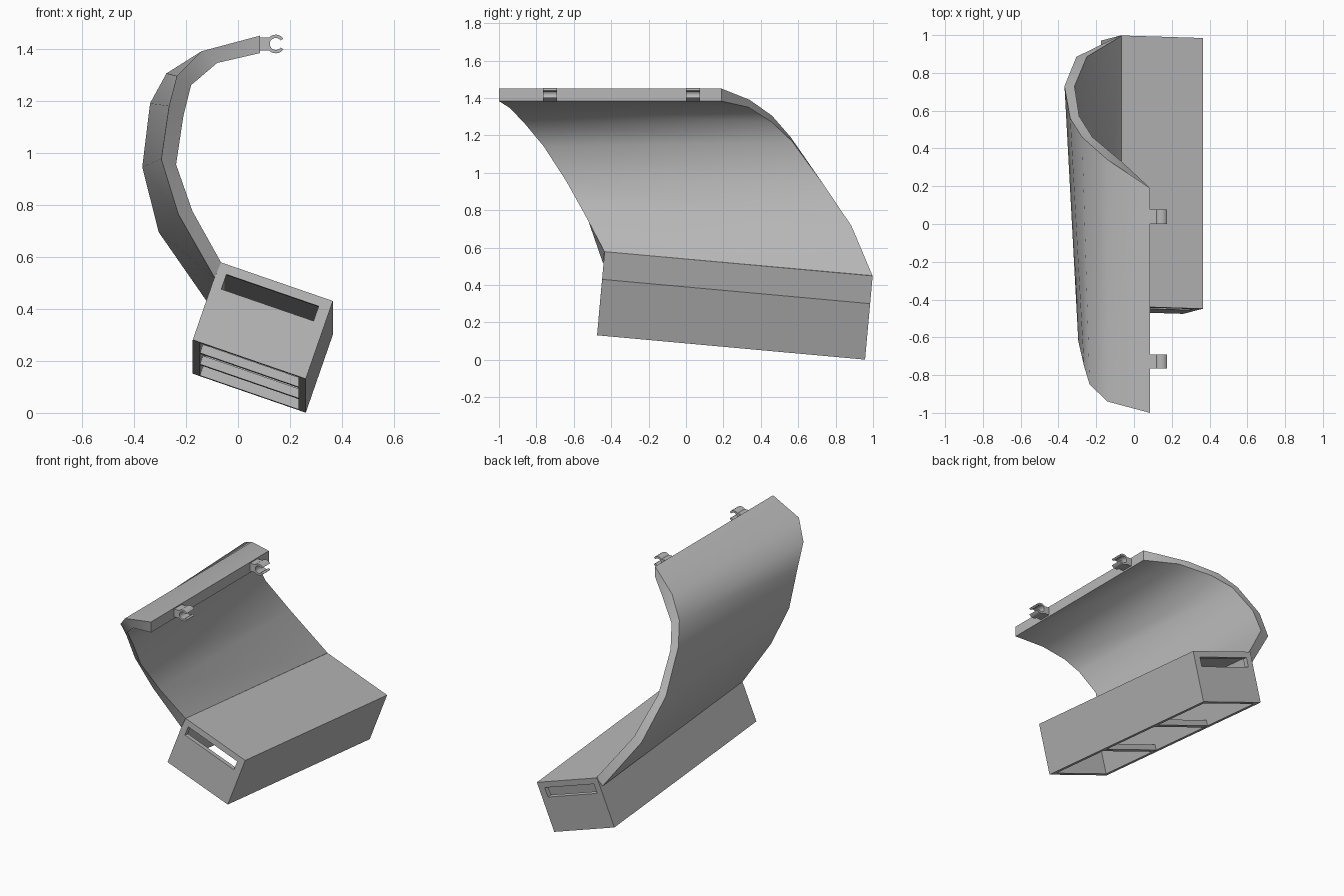
import bpy, bmesh, math
from mathutils import Matrix, Vector

if "Cube" in bpy.data.objects:
    bpy.data.objects.remove(bpy.data.objects["Cube"], do_unlink=True)

grey = bpy.data.materials.new("plain grey")
grey.use_nodes = True
colour = (0.48, 0.48, 0.48, 1)
grey.diffuse_color = colour
grey.node_tree.nodes["Principled BSDF"].inputs["Base Color"].default_value = colour


def finish(name, bm):
    bmesh.ops.recalc_face_normals(bm, faces=bm.faces)
    mesh = bpy.data.meshes.new(name)
    bm.to_mesh(mesh)
    bm.free()
    obj = bpy.data.objects.new(name, mesh)
    bpy.context.collection.objects.link(obj)
    mesh.materials.append(grey)
    return obj


def block(name, low, high, frame=Matrix()):
    low, high = Vector(low), Vector(high)
    bm = bmesh.new()
    bmesh.ops.create_cube(bm, size=1)
    for v in bm.verts:
        v.co = (low + high) / 2 + v.co * (high - low)
    obj = finish(name, bm)
    obj.matrix_world = frame
    return obj


# Tilted frame of the housing: width, length and up axes from its upper front corner
length_axis = Vector((0, 1.433, -0.13)).normalized()
width_axis = Vector((0.435, -0.0135, -0.15)).normalized()
up_axis = width_axis.cross(length_axis)
frame = Matrix((width_axis, length_axis, up_axis)).transposed().to_4x4()
frame.translation = (-0.07, -0.435, 0.58)
W, L, H, T = 0.46, 1.439, 0.318, 0.03

# Open-bottomed housing with a slot in each end
housing = block("housing", (0, 0, -H), (W, L, 0), frame)
cutters = [block("cavity_cutter", (T, T, -H - 0.1), (W - T, L - T, -T), frame),
           block("slot_cutter", (0.04, -0.1, -0.097), (W - 0.045, L + 0.1, -0.037), frame)]
for cutter in cutters:
    cutter.hide_render = True
    mod = housing.modifiers.new(cutter.name, "BOOLEAN")
    mod.operation = "DIFFERENCE"
    mod.solver = "EXACT"
    mod.object = cutter
bpy.context.view_layer.objects.active = housing
for mod in list(housing.modifiers):
    bpy.ops.object.modifier_apply(modifier=mod.name)
for cutter in cutters:
    bpy.data.objects.remove(cutter, do_unlink=True)

# Rails across the open bottom
for i in (1, 2):
    y = L * i / 3
    block(f"cross_rail_{i}", (T - 0.005, y - 0.018, -H + 0.001),
          (W - T + 0.005, y + 0.018, -H + 0.036), frame)

# Curved panel: four edge lines running from the top lip down to the housing
front_outer = [(0.085, -1, 1.45), (-0.14, -0.94, 1.39), (-0.235, -0.85, 1.295),
               (-0.265, -0.75, 1.18), (-0.295, -0.62, 0.975), (-0.23, -0.53, 0.765), (-0.09, -0.445, 0.52)]
front_inner = [(0.085, -1, 1.383), (-0.08, -0.94, 1.345), (-0.18, -0.86, 1.26),
               (-0.21, -0.76, 1.14), (-0.238, -0.64, 0.955), (-0.175, -0.54, 0.775), (-0.065, -0.436, 0.578)]
back_outer = [(0.085, 0.19, 1.45), (-0.14, 0.34, 1.39), (-0.275, 0.46, 1.305),
              (-0.338, 0.56, 1.19), (-0.368, 0.73, 0.945), (-0.305, 0.885, 0.695), (-0.1, 0.985, 0.4)]
back_inner = [(0.085, 0.19, 1.383), (-0.07, 0.335, 1.35), (-0.22, 0.46, 1.27),
              (-0.29, 0.57, 1.165), (-0.315, 0.73, 0.945), (-0.25, 0.885, 0.715), (-0.065, 0.997, 0.45)]
bm = bmesh.new()
rings = [[bm.verts.new(p) for p in ring]
         for ring in zip(front_outer, front_inner, back_inner, back_outer)]
for a, b in zip(rings, rings[1:]):
    for i in range(4):
        j = (i + 1) % 4
        bm.faces.new((a[i], a[j], b[j], b[i]))
bm.faces.new(rings[0])
bm.faces.new(rings[-1])
panel = finish("curved_panel", bm)

# Two C-shaped clips on the top lip, each on a short stem
smooth = [panel]
for label, y in (("front", -0.7275), ("back", 0.0385)):
    y0, y1 = y - 0.0375, y + 0.0375
    block(f"{label}_clip_stem", (0.08, y0, 1.393), (0.122, y1, 1.443))
    bm = bmesh.new()
    steps = 16
    arc = [math.radians(35 + 290 * i / steps) for i in range(steps + 1)]
    ribs = []
    for a in arc:
        ribs.append([bm.verts.new((0.145 + r * math.cos(a), yy, 1.418 + r * math.sin(a)))
                     for r, yy in ((0.036, y0), (0.036, y1), (0.023, y1), (0.023, y0))])
    for a, b in zip(ribs, ribs[1:]):
        for i in range(4):
            j = (i + 1) % 4
            bm.faces.new((a[i], a[j], b[j], b[i]))
    bm.faces.new(ribs[0])
    bm.faces.new(ribs[-1])
    smooth.append(finish(f"{label}_clip", bm))

# Smooth shading on the curved parts
bpy.ops.object.select_all(action="DESELECT")
for obj in smooth:
    obj.select_set(True)
bpy.context.view_layer.objects.active = panel
bpy.ops.object.shade_smooth_by_angle(angle=math.radians(35))
